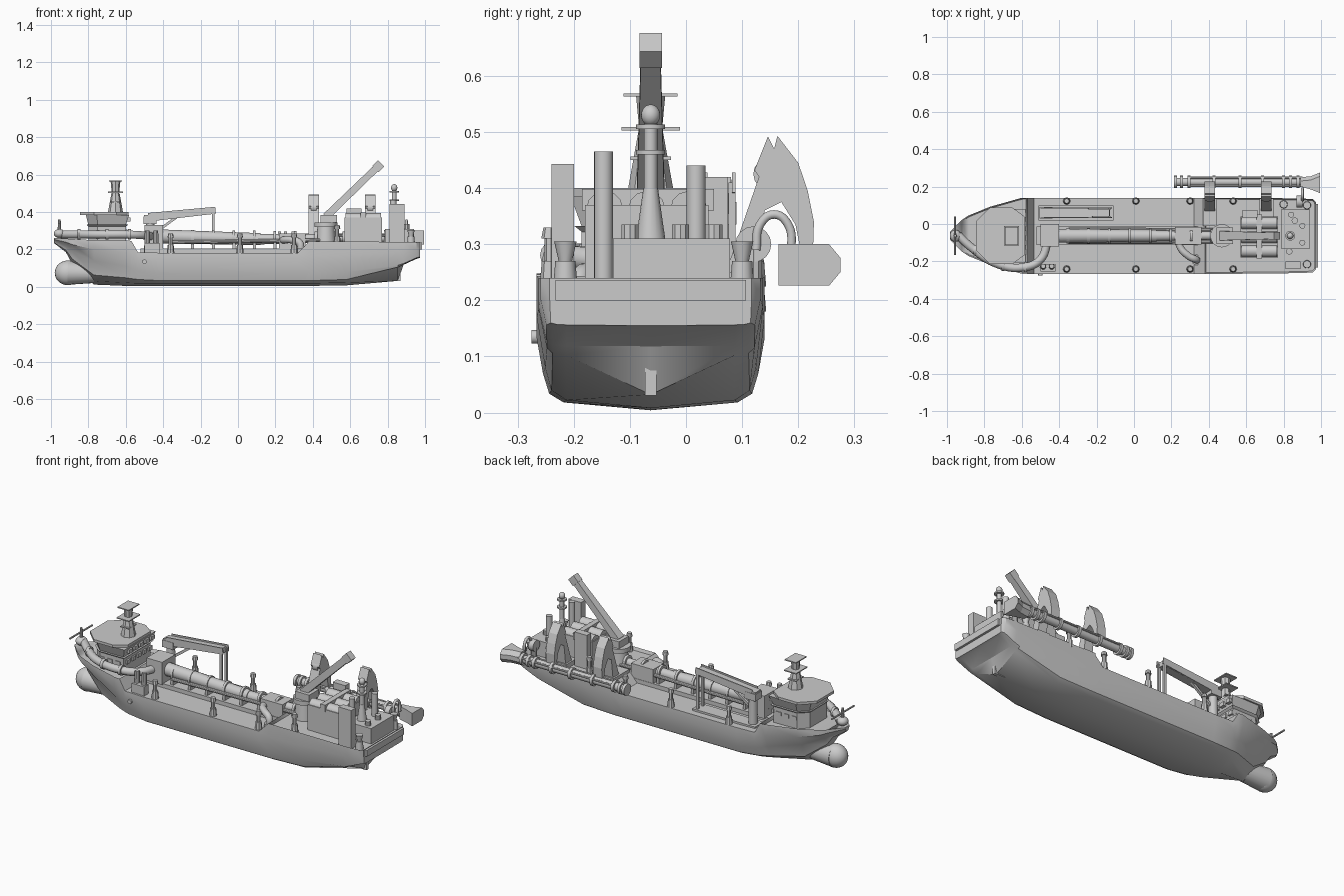
import bpy, bmesh, math
from mathutils import Vector

CY = -0.063  # ship centreline


def finish(name, bm, smooth=False):
    bmesh.ops.recalc_face_normals(bm, faces=bm.faces)
    me = bpy.data.meshes.new(name)
    bm.to_mesh(me)
    bm.free()
    ob = bpy.data.objects.new(name, me)
    bpy.context.collection.objects.link(ob)
    if smooth:
        bpy.ops.object.select_all(action='DESELECT')
        ob.select_set(True)
        bpy.context.view_layer.objects.active = ob
        bpy.ops.object.shade_smooth_by_angle(angle=math.radians(35))
    return ob


def loft(name, rings, smooth=False):
    bm = bmesh.new()
    vs = [[bm.verts.new(p) for p in r] for r in rings]
    n = len(vs[0])
    for a, b in zip(vs, vs[1:]):
        for i in range(n):
            bm.faces.new((a[i], a[(i + 1) % n], b[(i + 1) % n], b[i]))
    bm.faces.new(vs[0])
    bm.faces.new(vs[-1])
    return finish(name, bm, smooth)


def box(name, x0, x1, y0, y1, z0, z1):
    return loft(name, [[(x0, y0, z), (x1, y0, z), (x1, y1, z), (x0, y1, z)] for z in (z0, z1)])


def prism(name, pts, z0, z1, grow=1.0):
    cx = sum(p[0] for p in pts) / len(pts)
    cy = sum(p[1] for p in pts) / len(pts)
    top = [(cx + (x - cx) * grow, cy + (y - cy) * grow, z1) for x, y in pts]
    return loft(name, [[(x, y, z0) for x, y in pts], top])


def cyl(name, p, q, r1, r2=None, n=16):
    p, q = Vector(p), Vector(q)
    rot = (q - p).to_track_quat('Z', 'Y')
    rings = []
    for c, r in ((p, r1), (q, r1 if r2 is None else r2)):
        rings.append([c + rot @ Vector((r * math.cos(i * math.tau / n), r * math.sin(i * math.tau / n), 0))
                      for i in range(n)])
    return loft(name, rings, True)


def beam(name, p, q, w0, h0, w1, h1):
    p, q = Vector(p), Vector(q)
    rot = (q - p).to_track_quat('X', 'Z')
    return loft(name, [[c + rot @ Vector((0, sy * w / 2, sz * h / 2))
                        for sy, sz in ((-1, -1), (1, -1), (1, 1), (-1, 1))]
                       for c, w, h in ((p, w0, h0), (q, w1, h1))])


def ball(name, c, rx, ry, rz):
    bm = bmesh.new()
    bmesh.ops.create_uvsphere(bm, u_segments=20, v_segments=12, radius=1)
    for v in bm.verts:
        v.co = Vector((c[0] + v.co.x * rx, c[1] + v.co.y * ry, c[2] + v.co.z * rz))
    return finish(name, bm, True)


def tube(name, pts, r):
    cu = bpy.data.curves.new(name, 'CURVE')
    cu.dimensions = '3D'
    cu.bevel_depth, cu.bevel_resolution, cu.resolution_u = r, 3, 6
    cu.use_fill_caps = True
    sp = cu.splines.new('BEZIER')
    sp.bezier_points.add(len(pts) - 1)
    for b, p in zip(sp.bezier_points, pts):
        b.co = p
        b.handle_left_type = b.handle_right_type = 'AUTO'
    bpy.context.collection.objects.link(bpy.data.objects.new(name, cu))


# Hull: x, keel z, bilge width, bilge z, chine width, chine z, deck width, deck z
stations = [
    (-0.985, .235, .008, .238, .012, .244, .020, .262), (-0.92, .185, .02, .19, .045, .215, .085, .258),
    (-0.885, .12, .015, .13, .055, .19, .108, .255), (-0.77, .012, .03, .03, .105, .14, .155, .25),
    (-0.60, .005, .11, .022, .175, .11, .203, .248), (-0.57, .004, .12, .020, .18, .10, .203, .246),
    (-0.535, .004, .13, .018, .187, .09, .203, .185), (-0.42, .004, .155, .018, .192, .07, .203, .182),
    (0.32, .004, .155, .018, .192, .07, .203, .182), (0.38, .005, .155, .018, .192, .07, .203, .243),
    (0.58, .008, .15, .022, .188, .08, .203, .243), (0.855, .032, .15, .102, .185, .115, .2, .24),
    (0.885, .118, .15, .119, .185, .125, .2, .24), (0.955, .15, .15, .152, .186, .156, .196, .24),
    (0.972, .155, .145, .156, .178, .16, .18, .24)]
rings = []
for x, zk, wb, zb, wc, zc, wd, zd in stations:
    bend = (wb + (wc - wb) * .7, zb + (zc - zb) * .3)
    half = [(wb, zb), bend, (wc, zc), (wd, zc + (zd - zc) * .55), (wd, zd)]
    rings.append([(x, CY, zk)] + [(x, CY + w, z) for w, z in half]
                 + [(x, CY - w, z) for w, z in reversed(half)])
hull = loft("hull", rings, True)
# Sunken decks leave a bulwark round the bow and stern
bm = bmesh.new()
bm.from_mesh(hull.data)
for lo, hi in ((-0.95, -0.58), (0.38, 0.99)):
    deck = [f for f in bm.faces if f.normal.z > .9 and lo < f.calc_center_median().x < hi
            and f.calc_center_median().z > .2]
    bmesh.ops.inset_region(bm, faces=deck, thickness=.008, depth=-.018)
bm.to_mesh(hull.data)
bm.free()
ball("bulb_nose", (-0.91, CY, .075), .07, .06, .066)
cyl("bulb_body", (-0.91, CY, .075), (-0.7, CY, .07), .064, .045, 20)
prism("stern_skeg", [(.6, CY - .006), (.87, CY - .01), (.87, CY + .01), (.6, CY + .006)], .03, .125)
box("rub_rail_aft", .966, .985, CY - .17, CY + .17, .20, .236)
cyl("side_port_disc", (-0.5, -0.26, .135), (-0.5, -0.275, .135), .012)

# Bridge house with flared wheelhouse
plan = [(-.8, -.14), (-.8, .014), (-.75, .06), (-.6, .06), (-.6, -.186), (-.75, -.186)]
prism("bridge_base", plan, .22, .325)
prism("bridge_deck", plan, .322, .332, 1.1)
prism("wheelhouse", plan, .332, .385, 1.16)
prism("bridge_roof", [(-.845, -.14), (-.845, .014), (-.77, .088), (-.65, .088), (-.585, .04),
                      (-.585, -.166), (-.65, -.214), (-.77, -.214)], .385, .4)
for i in range(5):
    for z in (.285, .35):
        y = -.165 + .05 * i
        box("aft_window", -.602, -.59 if z < .3 else -.575, y, y + .03, z, z + .022)
for i in range(3):
    x = -.75 + .05 * i
    box("side_window", x, x + .03, -.19, .064, .28, .3)
# Main mast
cyl("mast_base", (-.655, CY, .4), (-.655, CY, .5), .04, .022, 8)
cyl("mast_top", (-.655, CY, .5), (-.655, CY, .565), .02, .026, 8)
for z, r in ((.45, .036), (.503, .052), (.563, .048)):
    box("mast_platform", -.655 - r * .75, -.655 + r * .75, CY - r, CY + r, z, z + .006)
# Bow discharge fitting and antenna bar
cyl("bow_post", (-.955, CY, .24), (-.955, CY, .36), .012, .007, 10)
cyl("bow_bar", (-.957, -.165, .335), (-.957, .04, .335), .005, n=8)
ball("bow_joint", (-.955, CY, .285), .03, .032, .024)
tube("bow_discharge_pipe", [(-.94, -.06, .28), (-.87, -.125, .28), (-.74, -.21, .28), (-.59, -.232, .28),
                            (-.5, -.19, .275), (-.46, -.09, .27)], .022)
for x, y in ((-.85, -.14), (-.7, -.222), (-.58, -.232)):
    cyl("bow_pipe_flange", (x - .008, y, .28), (x + .008, y, .28), .028)

# Central deck trunk, main pipe and cradles
box("deck_trunk", -.52, .38, CY - .05, CY + .05, .17, .205)
cyl("main_pipe_fore", (-.5, CY, .272), (.12, CY, .255), .038, .032, 20)
cyl("main_pipe_aft", (.12, CY, .255), (.46, CY, .26), .028, .022, 20)
for s in (-1, 1):
    cyl("side_pipe", (-.35, CY + s * .034, .238), (.44, CY + s * .032, .25), .01, n=10)
for i in range(9):
    x = -.47 + i * .11
    cyl("pipe_flange", (x, CY, .262), (x + .014, CY, .262), .043 - .001 * i)
    box("pipe_cradle", x, x + .016, CY - .036, CY + .036, .2, .245)
tube("branch_pipe", [(.24, CY, .25), (.245, -.12, .25), (.29, -.17, .25), (.33, -.19, .235), (.335, -.192, .19)], .019)
cyl("branch_flange", (.335, -.192, .18), (.335, -.192, .205), .028)
box("pipe_winch", .22, .36, -.11, -.015, .2, .285)
# Manifold beside the bridge
for x in (-.485, -.44):
    cyl("manifold_post", (x, -.23, .18), (x, -.225, .3), .018, .013, 10)
box("manifold_block", -.5, -.42, -.255, -.215, .18, .235)
box("pump_block", -.5, -.4, -.12, .0, .2, .33)

# Forward cargo crane
cyl("fore_crane_post", (-.47, .06, .18), (-.47, .06, .36), .026, .022)
box("fore_crane_head", -.505, -.435, .03, .09, .335, .375)
beam("fore_crane_boom", (-.5, .06, .365), (-.13, .06, .405), .05, .036, .04, .03)
for y in (.035, .085):
    beam("boom_flange", (-.48, y, .372), (-.12, y, .41), .006, .046, .006, .036)
beam("fore_crane_strut", (-.455, .06, .28), (-.33, .06, .372), .014, .014, .014, .014)
for y in (.038, .082):
    box("boom_rest_leg", -.14, -.125, y - .006, y + .006, .18, .41)
box("boom_rest_base", -.51, -.11, .02, .1, .175, .193)

# Vent posts on both deck edges
for x, z in ((-.36, .18), (.01, .18), (.3, .18), (.53, .225)):
    for y in (CY - .178, CY + .186):
        cyl("vent_base", (x, y, z), (x, y, z + .045), .02, .016, 8)
        cyl("vent_neck", (x, y, z + .045), (x, y, z + .085), .011, n=8)
        cyl("vent_cap", (x, y, z + .085), (x, y, z + .105), .017, .013, 8)

# Aft crane
cyl("aft_crane_pedestal", (.47, CY, .22), (.47, CY, .32), .055, .045, 20)
cyl("aft_crane_slew", (.47, CY, .32), (.47, CY, .345), .062, n=20)
box("aft_crane_cab", .44, .53, CY - .045, CY + .045, .345, .385)
beam("aft_crane_boom", (.47, CY, .375), (.76, CY, .655), .05, .04, .034, .036)
beam("aft_crane_boom_tip", (.735, CY, .63), (.765, CY, .66), .04, .046, .04, .046)

# Machinery house with rolled roof hatches
box("machinery_house", .57, .77, -.18, .04, .22, .37)
for y in (-.145, -.07, .005):
    cyl("roof_drum", (.575, y, .362), (.765, y, .362), .033, n=12)
box("house_beam", .655, .685, -.185, .05, .36, .398)
box("house_side_locker", .58, .66, .035, .075, .225, .42)
# Stern house, funnels and radome mast
box("stern_house", .785, .94, -.13, .078, .22, .31)
box("stern_cabinet", .81, .89, -.24, -.2, .22, .443)
cyl("tall_funnel", (.83, -.147, .22), (.83, -.147, .465), .017)
cyl("short_funnel", (.86, .018, .3), (.86, .018, .44), .017)
cyl("radome_cone", (.835, CY, .31), (.835, CY, .4), .026, .013)
cyl("radome_stem", (.835, CY, .4), (.835, CY, .515), .012)
for z in (.46, .505):
    cyl("radome_platform", (.835, CY, z), (.835, CY, z + .008), .026)
ball("radome", (.835, CY, .53), .017, .017, .019)
for x, y in ((.84, .05), (.9, -.01), (.9, -.1)):
    cyl("house_vent", (x, y, .3), (x, y, .335), .016, n=10)
for x, y in ((.925, -.215), (.925, .1), (.8, .105)):
    cyl("capstan_base", (x, y, .22), (x, y, .27), .022, .018, 12)
    cyl("capstan_head", (x, y, .27), (x, y, .305), .012, .02, 12)

# Two hooked side gantries
hook = [(.06, .22), (.085, .29), (.13, .42), (.122, .432), (.146, .492), (.157, .47), (.163, .493), (.2, .445),
        (.217, .395), (.228, .34), (.226, .28), (.205, .285), (.195, .335), (.17, .375), (.14, .36), (.122, .22)]
for x in (.378, .68):
    loft("side_gantry", [[(x + d, y, z) for y, z in hook] for d in (0, .055)])
    box("gantry_foot", x - .01, x + .065, -.01, .135, .175, .25)
    cyl("gantry_sheave", (x + .012, .15, .425), (x + .043, .15, .425), .03)

# Suction pipe with flanges, hose arch and drag head
cyl("suction_pipe", (.23, .225, .262), (.92, .225, .262), .022, n=20)
for s in (-1, 1):
    cyl("suction_pipe_rail", (.3, .225 + s * .022, .275), (.9, .225 + s * .022, .275), .006, n=8)
for x in (.215, .245, .285, .42, .56, .68, .79, .83, .87):
    cyl("suction_flange", (x, .225, .262), (x + .016, .225, .262), .033)
loft("drag_head", [[(x, y, z) for y, z in ((a, .226), (b - .02, .226), (b, .25), (b, .276), (b - .02, .3), (a, .3))]
                   for x, a, b in ((.89, .2, .25), (.945, .185, .255), (.995, .165, .275))])
tube("hose_arch", [(.9, .125, .29), (.9, .132, .335), (.9, .157, .353), (.9, .182, .335), (.9, .188, .28)], .008)
cyl("trunnion_disc", (.87, .12, .3), (.9, .12, .3), .032)
cyl("trunnion_stand", (.885, .12, .22), (.885, .12, .29), .016, n=10)
